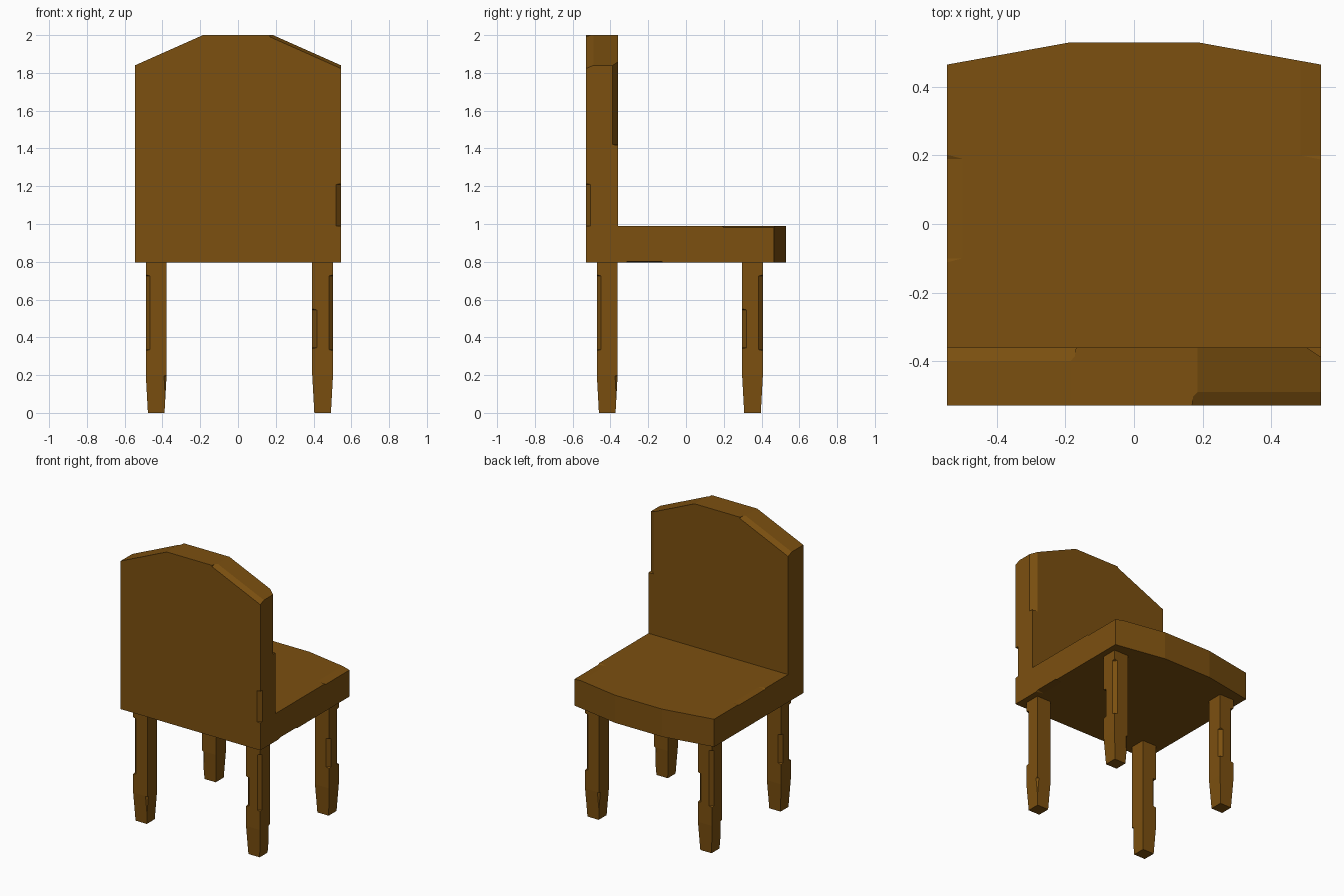
import bpy, bmesh
from mathutils import Vector

if "Cube" in bpy.data.objects:
    bpy.data.objects.remove(bpy.data.objects["Cube"])

wood = bpy.data.materials.new("brown_wood")
wood.diffuse_color = (0.2, 0.08, 0.005, 1)
wood.use_nodes = True
wood.node_tree.nodes["Principled BSDF"].inputs["Base Color"].default_value = wood.diffuse_color


def make_object(name, bm):
    bmesh.ops.recalc_face_normals(bm, faces=bm.faces)
    mesh = bpy.data.meshes.new(name)
    bm.to_mesh(mesh)
    bm.free()
    obj = bpy.data.objects.new(name, mesh)
    bpy.context.collection.objects.link(obj)
    mesh.materials.append(wood)
    return obj


def prism(name, outline, offset):
    """Extrude a closed outline of 3D points along an offset."""
    bm = bmesh.new()
    face = bm.faces.new([bm.verts.new(p) for p in outline])
    new = bmesh.ops.extrude_face_region(bm, geom=[face])["geom"]
    verts = [v for v in new if isinstance(v, bmesh.types.BMVert)]
    bmesh.ops.translate(bm, verts=verts, vec=offset)
    return make_object(name, bm)


def chip(obj, start, end, a, b, taper=0.03):
    """Plane away the edge start-end; a and b are inward steps along its two faces."""
    start, end, a, b = map(Vector, (start, end, a, b))
    along = (end - start).normalized() * taper
    bm = bmesh.new()
    for e, t in ((start, along), (end, -along)):
        for p in (e + 2 * a - b + t * -1, e + 2 * b - a + t * -1):
            bm.verts.new(p + t * 2)
        bm.verts.new(e - 2 * a - 2 * b - t)
    bmesh.ops.convex_hull(bm, input=bm.verts)
    cutter = make_object("chip_cutter", bm)
    cutter.hide_render = True
    mod = obj.modifiers.new("chip", "BOOLEAN")
    mod.operation, mod.solver, mod.object = "DIFFERENCE", "EXACT", cutter
    bpy.context.view_layer.objects.active = obj
    bpy.ops.object.modifier_apply(modifier=mod.name)
    bpy.data.objects.remove(cutter)


W, BACK, INNER = 0.545, -0.53, -0.36

# Backrest with a clipped top, and its worn edges
backrest = prism("backrest", [(-W, BACK, 0.795), (W, BACK, 0.795), (W, BACK, 1.84),
                              (0.185, BACK, 2), (-0.185, BACK, 2), (-W, BACK, 1.84)],
                 (0, INNER - BACK, 0))
chip(backrest, (W, BACK, 0.985), (W, BACK, 1.215), (-0.025, 0, 0), (0, 0.025, 0), 0.005)
chip(backrest, (W, INNER, 1.415), (W, INNER, 1.95), (-0.042, 0, 0), (0, -0.028, 0), 0.005)
chip(backrest, (0.165, BACK, 2.009), (0.65, BACK, 1.793), (0, 0.04, 0), (-0.006, 0, -0.014), 0.01)
chip(backrest, (-0.165, INNER, 2.009), (-0.65, INNER, 1.793), (0, -0.04, 0), (0.006, 0, -0.014), 0.01)

# Seat with a bowed far edge
seat = prism("seat", [(-W, INNER, 0.795), (W, INNER, 0.795), (W, 0.465, 0.795),
                      (0.185, 0.53, 0.795), (-0.185, 0.53, 0.795), (-W, 0.465, 0.795)],
             (0, 0, 0.195))
chip(seat, (W, 0.17, 0.99), (W, 0.6, 0.99), (-0.06, 0, 0), (0, 0, -0.008))
chip(seat, (-W, -0.13, 0.99), (-W, 0.22, 0.99), (0.045, 0, 0), (0, 0, -0.006))
chip(seat, (W, -0.34, 0.795), (W, -0.1, 0.795), (-0.05, 0, 0), (0, 0, 0.007))


# Tapered leg with worn corners; each leg is turned a quarter from the last
def leg(name, x, y, turns):
    bm = bmesh.new()
    h = 0.055
    rings = [[bm.verts.new((sx * s, sy * s, z)) for sx, sy in
              ((-1, -1), (1, -1), (1, 1), (-1, 1))]
             for z, s in ((0, 0.044), (0.2, h), (0.8, h))]
    bm.faces.new(rings[0])
    bm.faces.new(rings[2])
    for lo, hi in zip(rings, rings[1:]):
        for i in range(4):
            j = (i + 1) % 4
            bm.faces.new((lo[i], lo[j], hi[j], hi[i]))
    obj = make_object(name, bm)
    for sx, sy, z0, z1, d in ((-1, -1, 0.33, 0.56, 0.024), (1, -1, 0.32, 0.74, 0.022),
                              (1, 1, -0.1, 0.21, 0.014)):
        chip(obj, (sx * h, sy * h, z0), (sx * h, sy * h, z1), (-sx * d, 0, 0), (0, -sy * d, 0), 0.015)
    obj.location = (x, y, 0)
    obj.rotation_euler.z = turns * 1.570796


leg("back_right_leg", 0.448, -0.417, 0)
leg("front_right_leg", 0.448, 0.352, 1)
leg("front_left_leg", -0.433, 0.352, 2)
leg("back_left_leg", -0.433, -0.417, 3)
